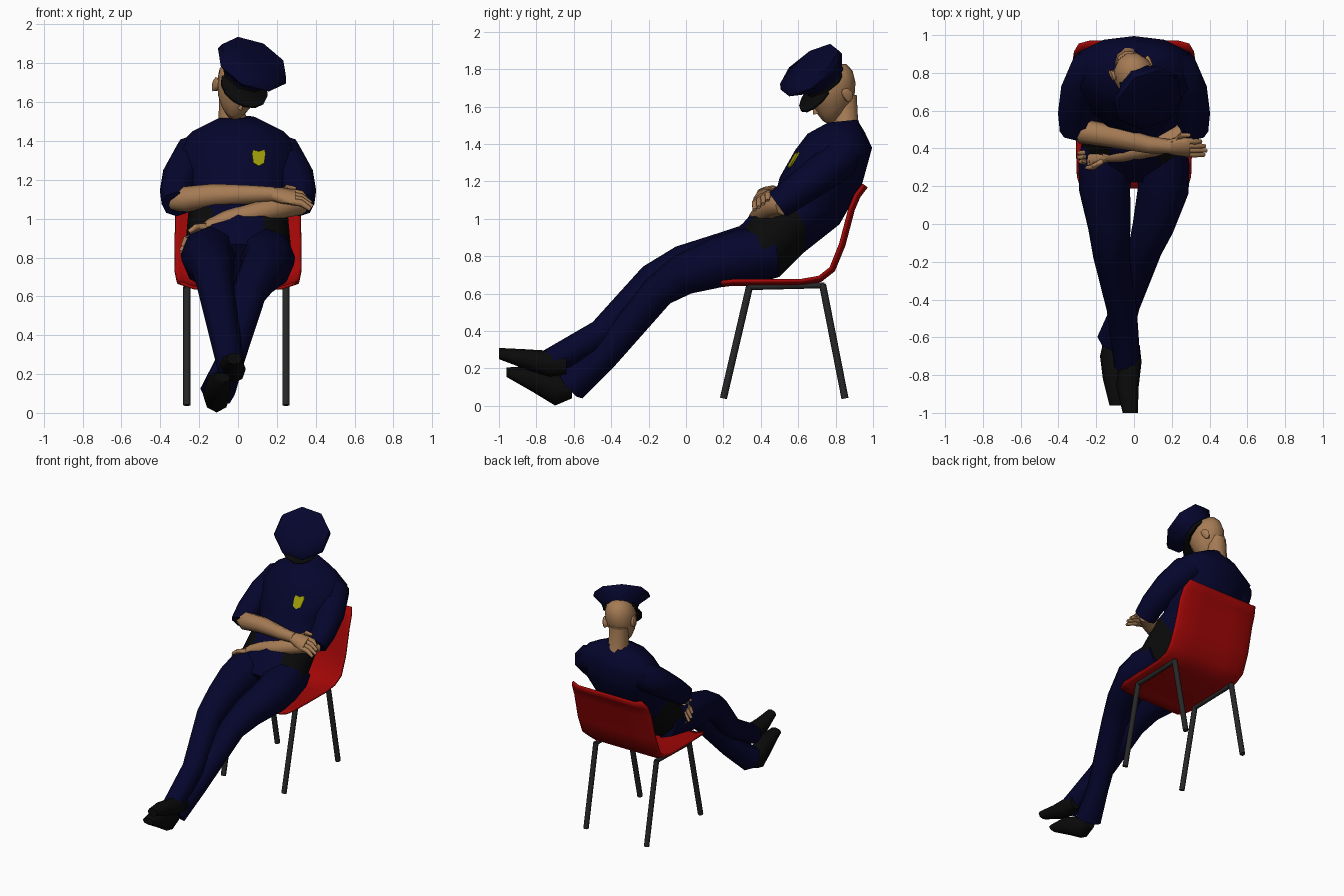
import bpy, bmesh, math
from mathutils import Vector as V
from mathutils.bvhtree import BVHTree

if "Cube" in bpy.data.objects:
    bpy.data.objects.remove(bpy.data.objects["Cube"])

X, Z = V((1, 0, 0)), V((0, 0, 1))


def material(name, r, g, b):
    m = bpy.data.materials.new(name)
    m.diffuse_color = (r, g, b, 1)
    m.use_nodes = True
    m.node_tree.nodes["Principled BSDF"].inputs["Base Color"].default_value = m.diffuse_color
    return m


NAVY = material("navy", .0015, .0015, .026)
BLACK = material("black", .003, .003, .003)
SKIN = material("skin", .38, .20, .09)
RED = material("red", .36, .002, .002)
STEEL = material("steel", .02, .02, .02)
GOLD = material("gold", .34, .33, .003)


def mesh(name, verts, faces, mat):
    bm = bmesh.new()
    vs = [bm.verts.new(v) for v in verts]
    for f in faces:
        bm.faces.new([vs[i] for i in f])
    bmesh.ops.recalc_face_normals(bm, faces=bm.faces)
    me = bpy.data.meshes.new(name)
    bm.to_mesh(me)
    bm.free()
    me.materials.append(mat)
    ob = bpy.data.objects.new(name, me)
    bpy.context.collection.objects.link(ob)
    return ob


def loft(name, rings, n, mat):
    """Skin rings (centre, half axis a, half axis b, side shift) into a capped solid."""
    verts = []
    for c, a, b, s in rings:
        for k in range(n):
            t = 2 * math.pi * k / n
            verts.append(c + a * math.cos(t) + b * math.sin(t) + s * math.cos(t) ** 2)
    faces = [(i * n + k, i * n + (k + 1) % n, (i + 1) * n + (k + 1) % n, (i + 1) * n + k)
             for i in range(len(rings) - 1) for k in range(n)]
    last = (len(rings) - 1) * n
    faces += [tuple(range(n)), tuple(range(last, last + n))]
    return mesh(name, verts, faces, mat)


def tube(name, pts, n, mat):
    """Round tube through points (x, y, z, radius)."""
    ps, rings = [V(p[:3]) for p in pts], []
    for i, p in enumerate(pts):
        t = (ps[min(i + 1, len(ps) - 1)] - ps[max(i - 1, 0)]).normalized()
        ref = Z if abs(t.x) > .8 else X
        a = (ref - t * ref.dot(t)).normalized()
        rings.append((ps[i], a * p[3], t.cross(a) * p[3], V()))
    return loft(name, rings, n, mat)


def body_ring(back, front, hw, shift=(0, 0, 0)):
    b, f = V((0, *back)), V((0, *front))
    return ((b + f) / 2, X * hw, (b - f) / 2, V(shift))


# Chair shell: side profile (y, z, half width) swept across with curled edges
profile = [(.19, .643, .28), (.25, .65, .30), (.4, .65, .305), (.62, .652, .31), (.72, .67, .315),
           (.79, .725, .325), (.845, .86, .325), (.895, 1.05, .32), (.925, 1.12, .315), (.965, 1.172, .29)]
across = [-1, -.93, -.8, -.4, 0, .4, .8, .93, 1]
verts = []
for i, (y, z, w) in enumerate(profile):
    p, q = profile[max(i - 1, 0)], profile[min(i + 1, len(profile) - 1)]
    nrm = V((0, -(q[1] - p[1]), q[0] - p[0])).normalized()
    for u in across:
        verts.append(V((u * w, y, z)) + nrm * (.02 * max(0, abs(u) - .8) / .2))
m = len(across)
seat = mesh("chair_seat", verts, [(i * m + j, i * m + j + 1, (i + 1) * m + j + 1, (i + 1) * m + j)
            for i in range(len(profile) - 1) for j in range(m - 1)], RED)
mod = seat.modifiers.new("thickness", 'SOLIDIFY')
mod.thickness, mod.offset = .016, 0

# Chair frame
for side, s in (("left", -1), ("right", 1)):
    x = .255 * s - .008
    tube(f"chair_front_leg_{side}", [(x, .20, .04, .019), (x, .34, .64, .019)], 8, STEEL)
    tube(f"chair_back_leg_{side}", [(x, .85, .04, .019), (x, .73, .65, .019)], 8, STEEL)
    tube(f"chair_rail_{side}", [(x, .33, .635, .016), (x, .74, .645, .016)], 8, STEEL)

# Torso, belt and pelvis share their boundary rings
hip = body_ring((.50, .69), (.29, .96), .275)
waist = body_ring((.63, .82), (.36, 1.04), .255, (0, .10, .11))
loft("pelvis", [body_ring((.36, .65), (.22, .87), .25), hip], 12, NAVY)
belt = loft("belt", [hip, waist], 12, BLACK)
belt.data.materials.append(NAVY)
for p in belt.data.polygons:
    if abs(p.center.x) < .1 and p.center.y < .42:
        p.material_index = 1
torso = loft("shirt", [waist,
             body_ring((.82, .97), (.47, 1.10), .25, (0, .03, .06)),
             body_ring((.94, 1.18), (.50, 1.22), .29),
             body_ring((.995, 1.38), (.585, 1.37), .325, (0, .03, -.02)),
             body_ring((.955, 1.465), (.65, 1.455), .235, (0, .02, -.01)),
             body_ring((.915, 1.53), (.76, 1.515), .09)], 12, NAVY)

# Badge projected onto the chest
tree = BVHTree.FromPolygons([v.co for v in torso.data.vertices],
                            [p.vertices[:] for p in torso.data.polygons])
outline = [(-.03, .04), (0, .032), (.03, .042), (.035, .02), (.028, -.028), (0, -.043), (-.028, -.028), (-.035, .02)]
pts = []
for dx, dz in outline:
    hit = tree.ray_cast(V((.107 + dx, -1, 1.312 + dz)), V((0, 1, 0)))[0]
    pts.append(hit or V((.107 + dx, .56, 1.312 + dz)))
k = len(pts)
mesh("badge", [p + V((0, -.007, .003)) for p in pts] + [p + V((0, .01, 0)) for p in pts],
     [tuple(range(k)), tuple(range(k, 2 * k))] + [(i, (i + 1) % k, k + (i + 1) % k, k + i) for i in range(k)], GOLD)

# Trouser legs, crossed at the ankles
tube("upper_leg", [(-.13, .47, .83, .14), (-.15, .3, .815, .145), (-.155, .18, .785, .135), (-.13, -.02, .745, .112),
                   (-.12, -.17, .67, .096), (-.065, -.45, .385, .08), (-.035, -.75, .222, .07)], 8, NAVY)
tube("lower_leg", [(.13, .47, .83, .14), (.15, .3, .80, .145), (.155, .18, .77, .135), (.10, -.02, .70, .11),
                   (.055, -.15, .61, .09), (-.045, -.44, .26, .075), (-.105, -.615, .11, .092)], 8, NAVY)


def shoe(name, rows):
    loft(name, [(V(r[:3]), X * r[3], Z * r[4], V()) for r in rows], 8, BLACK)


shoe("upper_shoe", [(-.01, -.64, .22, .04, .05), (-.02, -.73, .225, .06, .07),
                    (-.035, -.86, .25, .06, .053), (-.02, -1, .28, .04, .03)])
shoe("lower_shoe", [(-.11, -.61, .09, .05, .05), (-.11, -.70, .092, .07, .09),
                    (-.10, -.82, .145, .065, .07), (-.085, -.96, .18, .045, .025)])

# Short sleeves
for side, s in (("left", -1), ("right", 1)):
    tube(f"sleeve_{side}", [(.15 * s, .87, 1.375, .08), (.235 * s, .83, 1.325, .105), (.288 * s, .71, 1.235, .1),
                            (.315 * s, .58, 1.14, .088), (.315 * s, .49, 1.075, .078)], 8, NAVY)


def hand(name, wrist, along, spread, reach):
    """Flat palm with four fingers and a thumb."""
    w, d, s = V(wrist), V(along).normalized(), V(spread).normalized()
    up = d.cross(s)
    loft(name + "_palm", [(w + d * l * reach, s * a, up * b, V()) for l, a, b in
                          ((-.1, .038, .034), (.2, .056, .032), (.58, .062, .026))], 8, SKIN)
    for i in range(4):
        o = s * (i - 1.5) * .028
        length = reach * (1, 1.06, 1.02, .9)[i]
        tip = w + o + d * length - Z * .025
        mid = w + o + d * reach * .75
        tube(f"{name}_finger_{i + 1}", [(*(w + o + d * reach * .5), .019), (*mid, .018), (*tip, .011)], 6, SKIN)
    tube(name + "_thumb", [(*(w + s * .03 + d * .1 * reach), .02), (*(w + s * .075 + d * .35 * reach), .018),
                           (*(w + s * .08 + d * .6 * reach), .011)], 6, SKIN)


# Folded forearms and hands
tube("top_forearm", [(-.335, .53, 1.09, .05), (-.27, .49, 1.10, .066), (-.12, .465, 1.12, .06),
                     (.08, .42, 1.125, .046), (.19, .41, 1.125, .038)], 8, SKIN)
hand("top_hand", (.185, .41, 1.125), (.2, -.01, -.03), (0, .82, .57), .19)
tube("under_forearm", [(.33, .52, 1.07, .05), (.26, .47, 1.07, .062), (.1, .41, 1.03, .056),
                       (-.06, .375, .995, .046), (-.15, .365, .955, .04)], 8, SKIN)
hand("under_hand", (-.145, .365, .957), (-.14, .0, -.10), (-.25, -.75, .4), .175)

# Neck
tube("neck", [(-.02, .855, 1.46, .09), (-.03, .853, 1.53, .07), (-.03, .85, 1.66, .066)], 10, SKIN)


def frame(up, fwd):
    u = V(up).normalized()
    f = V(fwd)
    f = (f - u * f.dot(u)).normalized()
    return u, f, u.cross(f)


# Head, drooping forward and to one side
u, f, r = frame((.3, -.45, .84), (.25, -.85, -.48))
c = V((-.02, .835, 1.69))
loft("head", [(c + u * h + f * o, r * w, f * d, V()) for h, o, w, d in
              ((-.115, .12, .035, .04), (-.09, .095, .062, .08), (-.045, .065, .09, .118), (.01, .048, .104, .136),
               (.06, .038, .108, .138), (.11, .03, .094, .117), (.15, .03, .05, .06))], 12, SKIN)
nose = [c + f * a + u * h + r * x for a, h, x in
        ((.165, .04, 0), (.165, -.04, .02), (.165, -.04, -.02), (.208, -.03, 0))]
mesh("nose", nose, [(0, 1, 3), (0, 3, 2), (1, 2, 3), (0, 2, 1)], SKIN)
loft("lips", [(c + f * .13 + u * h, r * w, f * d, V()) for h, w, d in
              ((-.085, .02, .03), (-.072, .03, .042), (-.058, .02, .035))], 8, SKIN)
for side, s in (("left", -1), ("right", 1)):
    e = c + r * s * .098 + f * .02 - u * .005
    loft(f"ear_{side}", [(e + r * s * o, f * a, u * b, -f * q) for o, a, b, q in
                         ((-.02, .018, .032, 0), (.012, .028, .042, .008), (.018, .02, .032, .008))], 8, SKIN)

# Peaked cap: band, flared octagonal crown and visor
u, f, r = frame((.38, -.55, .75), (.1, -.78, -.62))
c = V((.035, .74, 1.735))


def cap_ring(h, rad, o=0):
    a = math.pi / 8
    p, q = r * math.cos(a) + f * math.sin(a), f * math.cos(a) - r * math.sin(a)
    return (c + u * h + f * o, p * rad, q * rad, V())


loft("cap_band", [cap_ring(-.015, .120), cap_ring(.035, .124)], 8, BLACK)
loft("cap_crown", [cap_ring(.01, .126), cap_ring(.025, .13), cap_ring(.09, .197, .026),
                   cap_ring(.12, .186, .02), cap_ring(.133, .09, .008)], 8, NAVY)
vis, steps = [], 8
for i in range(steps + 1):
    t = math.radians(-75 + 150 * i / steps)
    d = f * math.cos(t) + r * math.sin(t)
    k = max(0, math.cos(t * 1.15))
    inner, outer = c + d * .115 - u * .005, c + d * (.125 + .07 * k) - u * (.01 + .035 * k)
    vis += [inner, outer, outer - u * .01, inner - u * .02]
faces = [(4 * i + j, 4 * i + (j + 1) % 4, 4 * i + 4 + (j + 1) % 4, 4 * i + 4 + j)
         for i in range(steps) for j in range(4)]
mesh("cap_visor", vis, faces + [(0, 1, 2, 3), tuple(range(4 * steps, 4 * steps + 4))], BLACK)

# Smooth shading with crisp edges
for ob in bpy.context.collection.objects:
    ob.select_set(True)
bpy.context.view_layer.objects.active = seat
bpy.ops.object.shade_smooth_by_angle(angle=math.radians(62))
